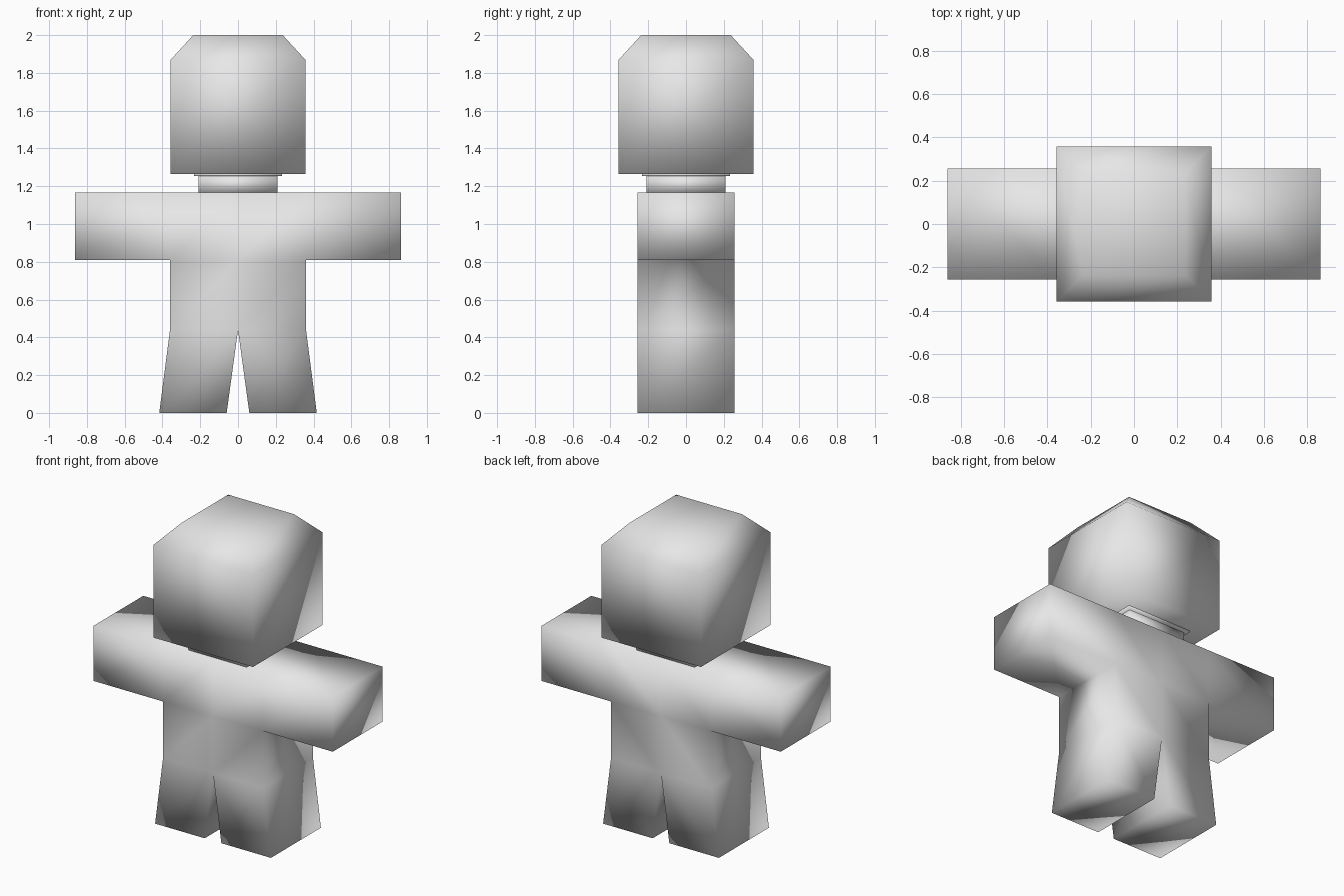
import bpy
import bmesh

cube = bpy.data.objects.get("Cube")
if cube:
    bpy.data.objects.remove(cube, do_unlink=True)

GREY = (0.8, 0.8, 0.8, 1.0)
mat = bpy.data.materials.new("light grey")
mat.use_nodes = True
mat.diffuse_color = GREY
mat.node_tree.nodes["Principled BSDF"].inputs["Base Color"].default_value = GREY


def finish(name, bm):
    """Turn a bmesh into a smooth-shaded object."""
    bmesh.ops.recalc_face_normals(bm, faces=bm.faces)
    for f in bm.faces:
        f.smooth = True
    mesh = bpy.data.meshes.new(name)
    bm.to_mesh(mesh)
    bm.free()
    mesh.materials.append(mat)
    obj = bpy.data.objects.new(name, mesh)
    bpy.context.collection.objects.link(obj)
    return obj


def stack(name, rings):
    """Square rings (half width, z) joined into a closed column."""
    bm = bmesh.new()
    loops = [[bm.verts.new((sx * r, sy * r, z))
              for sx, sy in ((-1, -1), (1, -1), (1, 1), (-1, 1))]
             for r, z in rings]
    for low, high in zip(loops, loops[1:]):
        for i in range(4):
            j = (i + 1) % 4
            bm.faces.new((low[i], low[j], high[j], high[i]))
    bm.faces.new(loops[0][::-1])
    bm.faces.new(loops[-1])
    return finish(name, bm)


# Body: front outline panels of torso, arms and legs, extruded in depth
DEPTH = 0.257
HALF = 0.36
HIP, CHEST, SHOULDER, REACH = 0.44, 0.81, 1.167, 0.862
half_panels = [
    [(0.06, 0), (0.417, 0), (HALF, HIP), (0, HIP)],                          # leg
    [(0, HIP), (HALF, HIP), (HALF, CHEST), (0, CHEST)],                      # belly
    [(0, CHEST), (HALF, CHEST), (HALF, SHOULDER), (0, SHOULDER)],            # chest
    [(HALF, CHEST), (REACH, CHEST), (REACH, SHOULDER), (HALF, SHOULDER)],    # arm
]
bm = bmesh.new()
for side in (1, -1):
    for panel in half_panels:
        points = panel if side == 1 else panel[::-1]
        bm.faces.new([bm.verts.new((side * x, -DEPTH, z)) for x, z in points])
bmesh.ops.remove_doubles(bm, verts=bm.verts, dist=0.0001)
extruded = bmesh.ops.extrude_face_region(bm, geom=bm.faces[:], use_keep_orig=True)
back = [v for v in extruded["geom"] if isinstance(v, bmesh.types.BMVert)]
bmesh.ops.translate(bm, verts=back, vec=(0, 2 * DEPTH, 0))
finish("body", bm)

# Neck and the thin collar under the head
stack("neck", [(0.21, 1.16), (0.21, 1.26)])
stack("neck_collar", [(0.232, 1.253), (0.232, 1.27)])

# Head with chamfered crown
stack("head", [(0.358, 1.265), (0.358, 1.868), (0.237, 2.0)])
